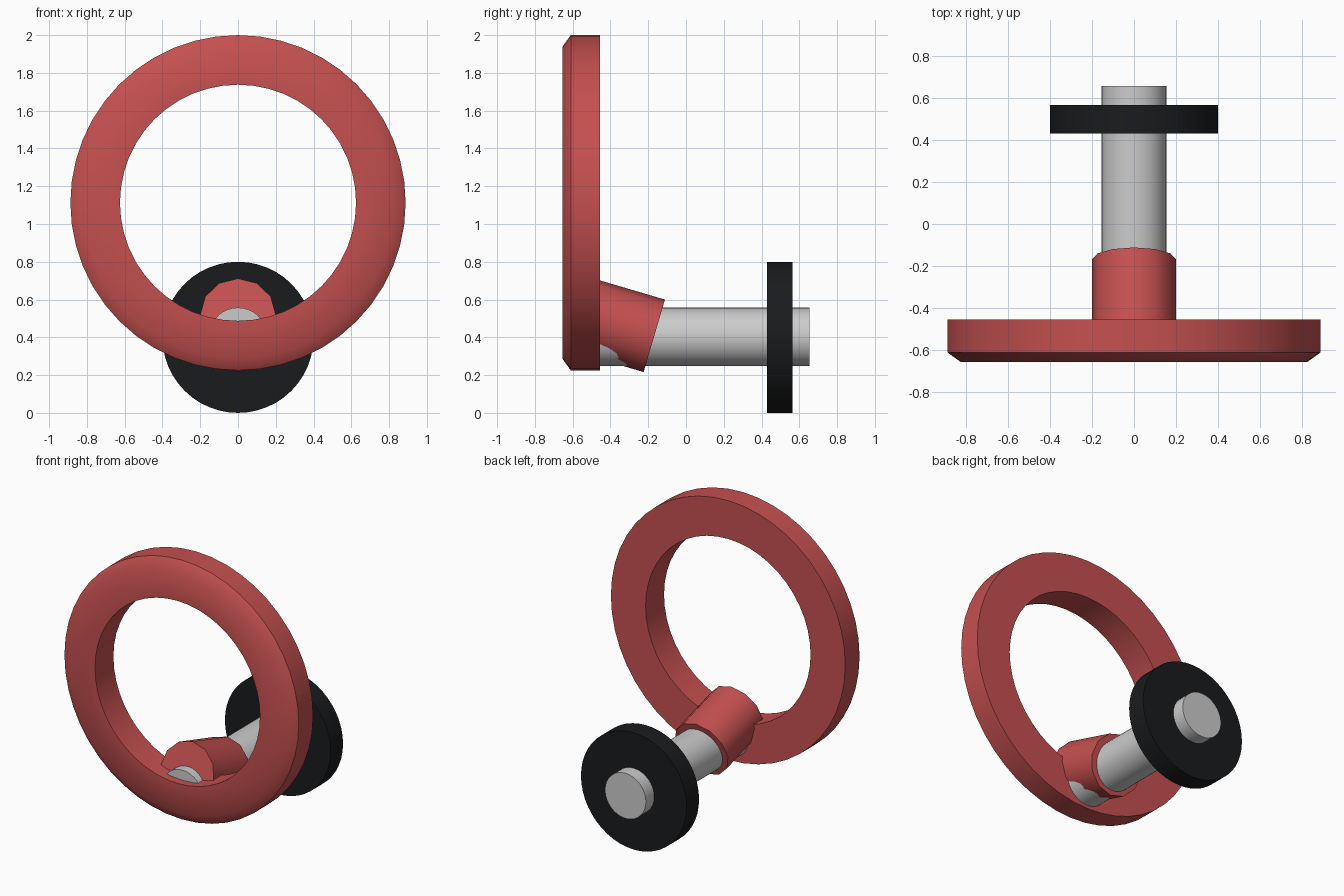
import bpy, bmesh, math

if "Cube" in bpy.data.objects:
    bpy.data.objects.remove(bpy.data.objects["Cube"])

def paint(obj, name, color):
    mat = bpy.data.materials.get(name) or bpy.data.materials.new(name)
    mat.diffuse_color = color
    mat.use_nodes = True
    mat.node_tree.nodes["Principled BSDF"].inputs["Base Color"].default_value = mat.diffuse_color
    obj.data.materials.append(mat)

def smooth(obj, angle=40):
    bpy.ops.object.select_all(action='DESELECT')
    obj.select_set(True)
    bpy.context.view_layer.objects.active = obj
    bpy.ops.object.shade_smooth_by_angle(angle=math.radians(angle))

def rod(name, radius, start, end, sides):
    """Capped cylinder between two (y, z) points in the x = 0 plane."""
    dy, dz = end[0] - start[0], end[1] - start[1]
    bpy.ops.mesh.primitive_cylinder_add(
        vertices=sides, radius=radius, depth=math.hypot(dy, dz),
        location=(0, (start[0] + end[0]) / 2, (start[1] + end[1]) / 2),
        rotation=(math.atan2(-dy, dz), 0, 0))
    obj = bpy.context.object
    obj.name = name
    smooth(obj)
    return obj

def lathe_ring(name, profile, centre_z, sides):
    """Closed (radius, y) profile turned around the y axis."""
    bm = bmesh.new()
    loops = []
    for i in range(sides):
        a = 2 * math.pi * i / sides
        loops.append([bm.verts.new((r * math.sin(a), y, centre_z + r * math.cos(a)))
                      for r, y in profile])
    n = len(profile)
    for i in range(sides):
        a, b = loops[i], loops[(i + 1) % sides]
        for j in range(n):
            k = (j + 1) % n
            bm.faces.new((a[j], a[k], b[k], b[j]))
    bmesh.ops.recalc_face_normals(bm, faces=bm.faces)
    mesh = bpy.data.meshes.new(name)
    bm.to_mesh(mesh)
    bm.free()
    obj = bpy.data.objects.new(name, mesh)
    bpy.context.collection.objects.link(obj)
    smooth(obj)
    return obj

RED = (0.56, 0.08, 0.08, 1)
BLACK = (0.01, 0.011, 0.012, 1)

# Large ring with a bevelled outer front rim
ring = lathe_ring("pull_ring", [(0.625, -0.455), (0.8875, -0.455), (0.8875, -0.61),
                                (0.825, -0.655), (0.625, -0.655)], 1.1125, 48)
paint(ring, "red", RED)

# Tilted collar joining ring and shaft
collar = rod("collar", 0.2, (-0.168, 0.408), (-0.548, 0.52), 12)
paint(collar, "red", RED)

# Straight shaft
rod("shaft", 0.155, (-0.60, 0.4025), (0.655, 0.4025), 32)

# Disc near the back end of the shaft
disc = rod("disc", 0.4, (0.43, 0.4), (0.565, 0.4), 48)
paint(disc, "black", BLACK)
